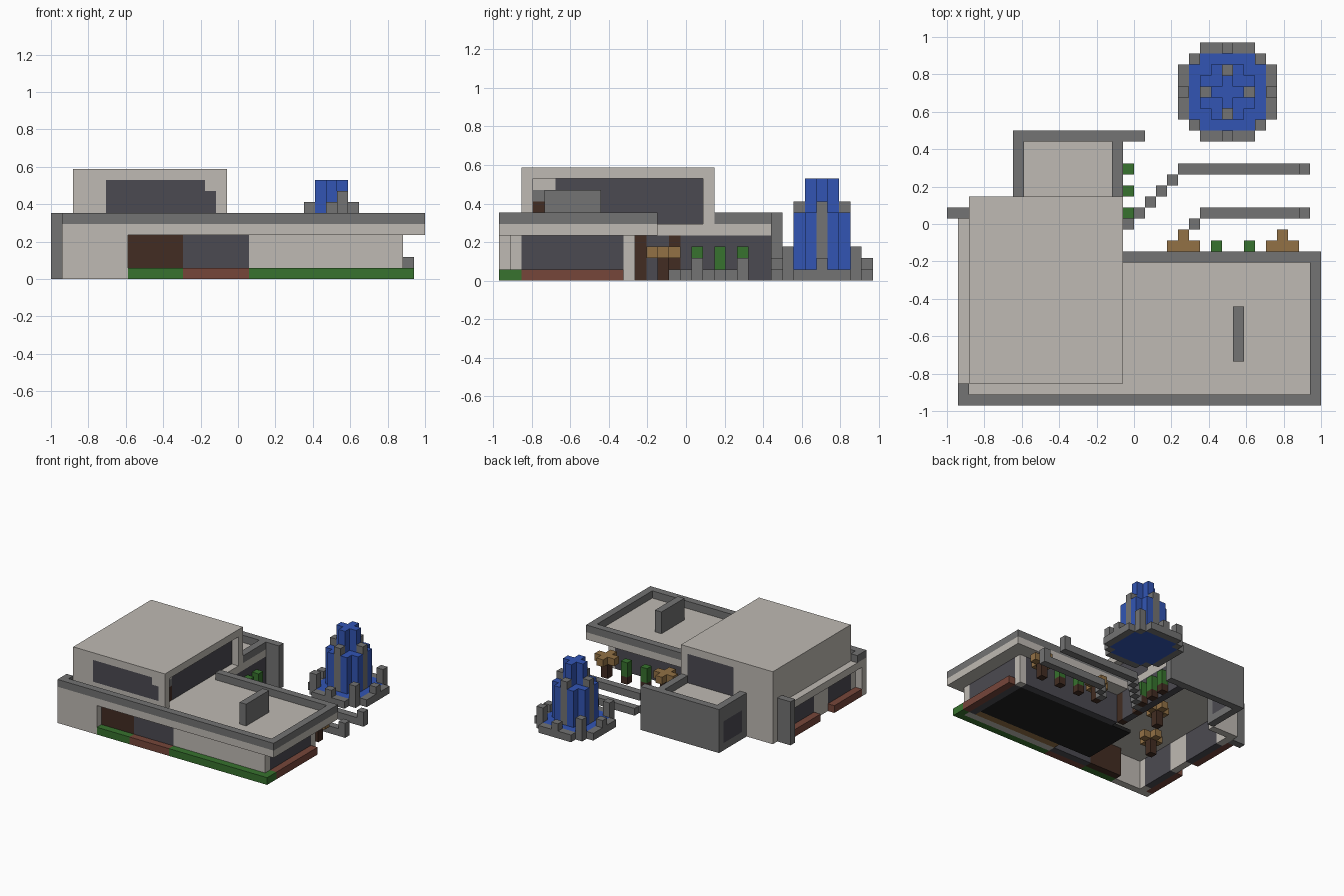
import bpy, bmesh

old = bpy.data.objects.get("Cube")
if old:
    bpy.data.objects.remove(old, do_unlink=True)

U = 2 / 34          # block size
OY = -33 * U / 2    # front edge


def material(name, rgb):
    col = tuple((c / 255 / 12.92) if c < 11 else ((c / 255 + 0.055) / 1.055) ** 2.4 for c in rgb) + (1.0,)
    m = bpy.data.materials.new(name)
    m.use_nodes = True
    m.diffuse_color = col
    m.node_tree.nodes["Principled BSDF"].inputs["Base Color"].default_value = col
    return m


PLASTER = material("pale_plaster", (191, 186, 179))
STONE = material("grey_stone", (115, 115, 115))
GLASS = material("dark_glass", (75, 74, 81))
WOOD = material("dark_wood", (66, 44, 34))
BRICK = material("red_brick", (118, 70, 58))
LEAF = material("green_leaf", (55, 114, 46))
WATER = material("blue_water", (50, 85, 180))
TIMBER = material("light_timber", (146, 113, 69))
FLOOR = material("black_floor", (32, 32, 32))


def blocks(name, mat, *boxes):
    """One object of boxes, each (x0, x1, y0, y1, z0, z1) in block units."""
    bm = bmesh.new()
    for x0, x1, y0, y1, z0, z1 in boxes:
        v = [bm.verts.new((-1 + x * U, OY + y * U, z * U))
             for z in (z0, z1) for x, y in ((x0, y0), (x1, y0), (x1, y1), (x0, y1))]
        bm.faces.new(v[3::-1])
        bm.faces.new(v[4:])
        for a in range(4):
            b = (a + 1) % 4
            bm.faces.new((v[a], v[b], v[b + 4], v[a + 4]))
    me = bpy.data.meshes.new(name)
    bm.to_mesh(me)
    bm.free()
    me.materials.append(mat)
    ob = bpy.data.objects.new(name, me)
    bpy.context.collection.objects.link(ob)
    return ob


def cell(x, y, z0, z1):
    return (x, x + 1, y, y + 1, z0, z1)


# Roof slabs and parapets
blocks("main_roof_slab", PLASTER, (1, 34, 0, 14, 4, 5), (1, 16, 14, 17, 4, 5), (2, 16, 17, 19, 4, 5))
blocks("back_room_roof", PLASTER, (7, 16, 19, 24, 4, 5))
blocks("main_parapet", STONE, (1, 34, 0, 1, 5, 6), (33, 34, 1, 14, 5, 6),
       (16, 33, 13, 14, 5, 6), (1, 2, 1, 2, 5, 6))
blocks("back_parapet", STONE, (15, 16, 19, 24, 5, 6), (6, 7, 19, 24, 4, 6))
blocks("roof_fin", STONE, (26, 27, 4, 9, 5, 8))

# Ground floor walls
blocks("front_left_wall", PLASTER, (1, 7, 0, 1, 0, 4))
blocks("front_right_wall", PLASTER, (18, 32, 1, 2, 0, 4))
blocks("front_wood_panel", WOOD, (7, 12, 1, 2, 0, 4))
blocks("front_window", GLASS, (12, 18, 1, 2, 0, 4))
blocks("right_window", GLASS, (31, 32, 2, 11, 0, 4))
blocks("right_corner_column", PLASTER, (31, 32, 11, 12, 0, 4))
blocks("patio_window", GLASS, (16, 31, 11, 12, 0, 4))
blocks("courtyard_window", GLASS, (15, 16, 13, 15, 0, 4), (15, 16, 16, 24, 0, 4))
blocks("courtyard_door_posts", WOOD, cell(15, 12, 0, 4), cell(15, 15, 0, 4))
blocks("left_wall_piers", PLASTER, (2, 3, 1, 2, 0, 4), (2, 3, 7, 10, 0, 4), (2, 3, 16, 18, 0, 4))
blocks("left_windows", GLASS, (2, 3, 2, 7, 0, 4), (2, 3, 10, 16, 0, 4))
blocks("left_side_fin", STONE, (0, 2, 17, 18, 0, 6))
blocks("back_left_wall", PLASTER, (2, 6, 18, 19, 0, 4))
blocks("back_wall", STONE, (6, 18, 24, 25, 0, 6))
blocks("back_room_window", GLASS, (6, 7, 20, 24, 1, 4))
blocks("back_room_frame", STONE, (6, 7, 19, 20, 0, 4), (6, 7, 20, 24, 0, 1))

# Interior floor and furniture
blocks("room_floor", FLOOR, (13, 31, 3, 11, 0, 0.5))
blocks("floor_strip", TIMBER, (18, 31, 2, 3, 0, 0.5))

# Planters around the base
blocks("green_planters", LEAF, (7, 12, 0, 1, 0, 1), (18, 33, 0, 1, 0, 1), (32, 33, 1, 2, 0, 1))
blocks("brick_planters", BRICK, (12, 18, 0, 1, 0, 1), (32, 33, 2, 11, 0, 1),
       (1, 2, 1, 7, 0, 1), (1, 2, 10, 17, 0, 1))

# Upper floor
blocks("upper_roof", PLASTER, (2, 16, 2, 19, 9, 10))
blocks("upper_walls", PLASTER, (2, 5, 2, 3, 5, 9), (5, 15, 2, 3, 5, 6), (14, 15, 2, 3, 8, 9),
       (2, 3, 3, 18, 5, 9), (2, 8, 18, 19, 5, 9))
blocks("upper_corner_posts", PLASTER, cell(15, 2, 5, 9), cell(15, 18, 5, 9))
blocks("upper_front_window", GLASS, (5, 14, 2, 3, 6, 9), (14, 15, 2, 3, 6, 8))
blocks("upper_side_window", GLASS, (14, 15, 5, 18, 5, 9))
blocks("upper_back_window", GLASS, (8, 15, 18, 19, 5, 9))
blocks("upper_side_lintel", PLASTER, (14, 15, 3, 5, 8, 9))
blocks("upper_side_shelf", STONE, (14, 15, 3, 5, 7, 8))
blocks("upper_side_door", WOOD, (14, 15, 3, 5, 5, 7))

# Patio tables and indoor tables
for n, (x, y) in enumerate(((21, 14), (30, 14), (7, 8), (11, 14))):
    blocks(f"table_top_{n}", TIMBER, (x - 1, x + 2, y, y + 1, 2, 3), cell(x, y - 1, 2, 3), cell(x, y + 1, 2, 3))
    blocks(f"table_leg_{n}", WOOD, cell(x, y, 0, 2))

# Shrubs in pots
shrubs = [(24, 14), (27, 14), (16, 17), (16, 19), (16, 21)]
blocks("shrub_pots", WOOD, *[cell(x, y, 0, 1) for x, y in shrubs])
blocks("shrubs", LEAF, *[cell(x, y, 1, 3) for x, y in shrubs])

# Garden kerbs with diagonal steps and end posts
blocks("long_kerb", STONE, (21, 33, 21, 22, 0, 1), cell(32, 21, 1, 2),
       *[cell(20 - n, 20 - n, 0, 1) for n in range(6)])
blocks("short_kerb", STONE, (23, 33, 17, 18, 0, 1), cell(32, 17, 1, 2),
       *[cell(22 - n, 16 - n, 0, 1) for n in range(2)])

# Fountain: pool, stone rim and stepped jets
CX, CY = 25, 28
pool, jets, rim, pillars = [], [], [], []
for dx in range(-4, 5):
    for dy in range(-4, 5):
        a, b = sorted((abs(dx), abs(dy)))
        x, y = CX + dx, CY + dy
        if b == 4 and a <= 2:
            rim.append(cell(x, y, 0, 2 if a == 0 else 1))
        elif a == b == 3:
            rim.append(cell(x, y, 0, 3))
        elif b <= 3:
            pool.append(cell(x, y, 0, 1))
            if (a, b) == (0, 2):
                pillars.append(cell(x, y, 1, 7))
            elif b <= 1 and a == 0:
                jets.append(cell(x, y, 1, 9))
            elif a == 1 and b <= 2:
                jets.append(cell(x, y, 1, 6))
blocks("fountain_pool", WATER, *pool)
blocks("fountain_jets", WATER, *jets)
blocks("fountain_rim", STONE, *rim)
blocks("fountain_pillars", STONE, *pillars)
